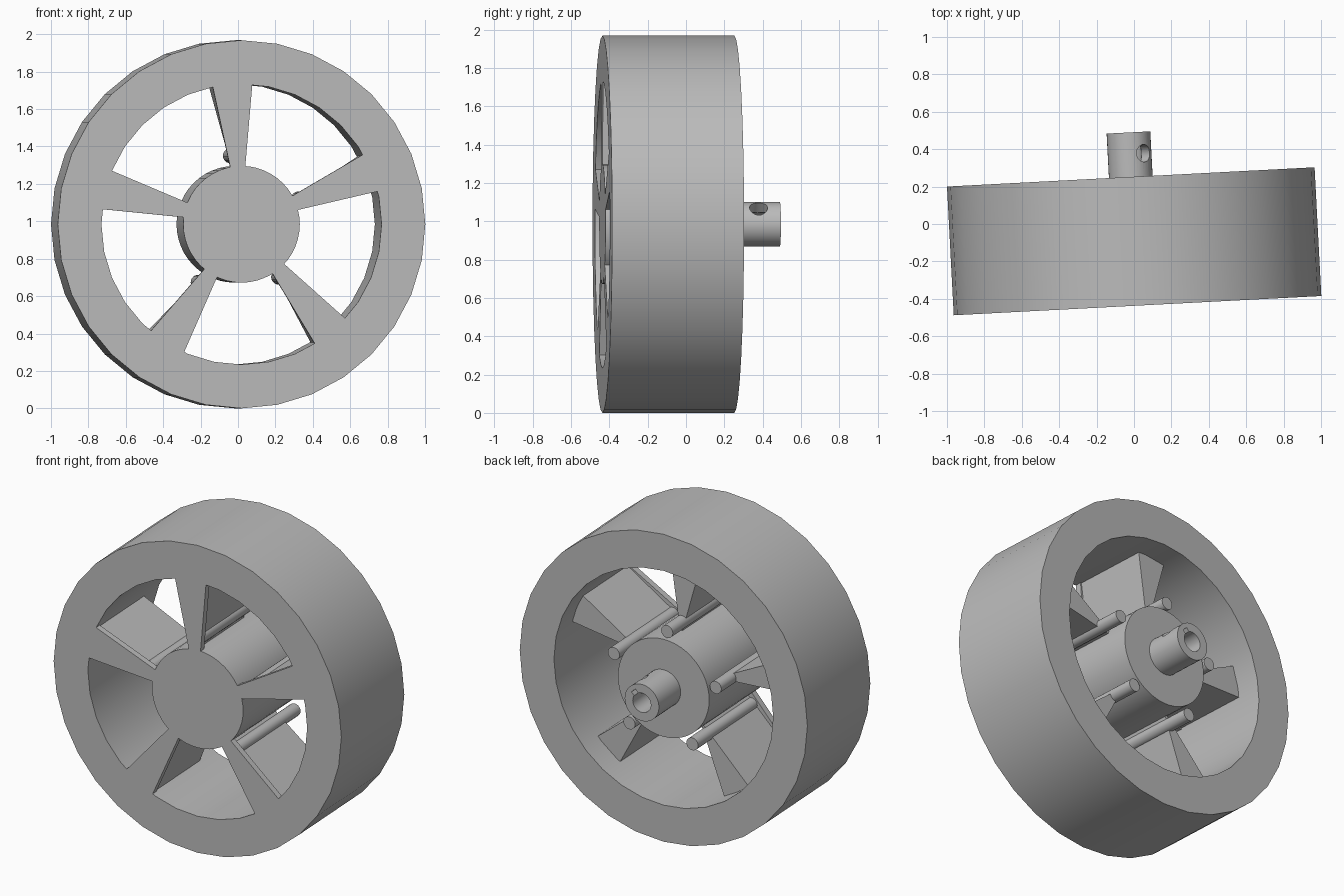
import bpy, bmesh
from math import sin, cos, pi, radians
from mathutils import Matrix

cube = bpy.data.objects.get("Cube")
if cube:
    bpy.data.objects.remove(cube, do_unlink=True)

RADIUS = 0.984
FRONT, BACK = -0.437, 0.252      # wheel faces along its axle
PLATE = FRONT + 0.04             # rear of the thin spoked plate
# the wheel stands turned slightly about the vertical
PLACE = Matrix.Translation((-0.004, 0, RADIUS)) @ Matrix.Rotation(radians(3), 4, 'Z')

grey = bpy.data.materials.new("plain grey")
grey.use_nodes = True
COLOUR = (0.5, 0.5, 0.5, 1)
grey.diffuse_color = COLOUR
grey.node_tree.nodes["Principled BSDF"].inputs["Base Color"].default_value = COLOUR


def make_object(name, bm):
    bmesh.ops.recalc_face_normals(bm, faces=bm.faces)
    mesh = bpy.data.meshes.new(name)
    bm.to_mesh(mesh)
    bm.free()
    mesh.materials.append(grey)
    mesh.shade_smooth()
    mesh.set_sharp_from_angle(angle=radians(30))
    obj = bpy.data.objects.new(name, mesh)
    bpy.context.collection.objects.link(obj)
    obj.matrix_world = PLACE
    return obj


def prism(name, outline, y0, y1, angle=0.0):
    """Extrude an (x, z) outline along the axle, turned by angle about it."""
    bm = bmesh.new()
    c, s = cos(angle), sin(angle)
    face = bm.faces.new([bm.verts.new((x * c - z * s, y0, x * s + z * c)) for x, z in outline])
    grown = bmesh.ops.extrude_face_region(bm, geom=[face], use_keep_orig=True)["geom"]
    moved = [g for g in grown if isinstance(g, bmesh.types.BMVert)]
    bmesh.ops.translate(bm, verts=moved, vec=(0, y1 - y0, 0))
    return make_object(name, bm)


def circle(r, n, cx=0.0):
    return [(cx + r * cos(2 * pi * i / n), r * sin(2 * pi * i / n)) for i in range(n)]


def taper(r0, w0, r1, w1):
    """Wedge outline pointing along +x, with half widths w0 and w1."""
    return [(r0, -w0), (r1, -w1), (r1, w1), (r0, w0)]


# Rim: rectangular section swept round the axle
bm = bmesh.new()
section = [(RADIUS, FRONT), (RADIUS, BACK), (0.75, BACK), (0.75, FRONT)]
loops = [[bm.verts.new((x, y, z)) for x, z in circle(r, 32)] for r, y in section]
for k in range(4):
    a, b = loops[k], loops[(k + 1) % 4]
    for i in range(32):
        j = (i + 1) % 32
        bm.faces.new((a[i], a[j], b[j], b[i]))
make_object("rim", bm)

# Hub
prism("hub", circle(0.312, 48), FRONT, BACK)

# Five spokes, each with a deep rib and a pin behind it
for k in range(5):
    turn = radians(93.7 + 72 * k)
    prism(f"spoke_{k + 1}", taper(0.3, 0.039, 0.75, 0.107), FRONT, PLATE, turn)
    prism(f"rib_{k + 1}", taper(0.3, 0.006, 0.748, 0.1), PLATE, 0.09, turn)
    prism(f"pin_{k + 1}", circle(0.04, 20, 0.367), PLATE, BACK, turn)

# Axle stub with a keyed bore and a set screw hole
stub = prism("axle_stub", circle(0.117, 40), BACK - 0.02, 0.49)
KEY = radians(48)
bore = prism("bore_cutter", circle(0.062, 32), BACK + 0.004, 0.6)
keyway = prism("keyway_cutter", taper(0.03, 0.018, 0.086, 0.018), BACK + 0.006, 0.6, KEY)
bm = bmesh.new()
bmesh.ops.create_cone(bm, cap_ends=True, segments=24, radius1=0.047, radius2=0.047, depth=0.2)
bmesh.ops.transform(bm, verts=bm.verts, matrix=Matrix.Translation((0, 0.375, 0))
                    @ Matrix.Rotation(pi / 2 - KEY, 4, 'Y') @ Matrix.Translation((0, 0, 0.12)))
screw_hole = make_object("screw_hole_cutter", bm)

cutters = [bore, keyway, screw_hole]
for cutter in cutters:
    cutter.hide_render = True
    mod = stub.modifiers.new(cutter.name, 'BOOLEAN')
    mod.operation = 'DIFFERENCE'
    mod.solver = 'EXACT'
    mod.object = cutter

# Keep the cut result and drop the cutters
bpy.context.view_layer.update()
graph = bpy.context.evaluated_depsgraph_get()
cut = bpy.data.meshes.new_from_object(stub.evaluated_get(graph))
stub.modifiers.clear()
stub.data = cut
cut.shade_smooth()
cut.set_sharp_from_angle(angle=radians(30))
for cutter in cutters:
    bpy.data.objects.remove(cutter, do_unlink=True)
